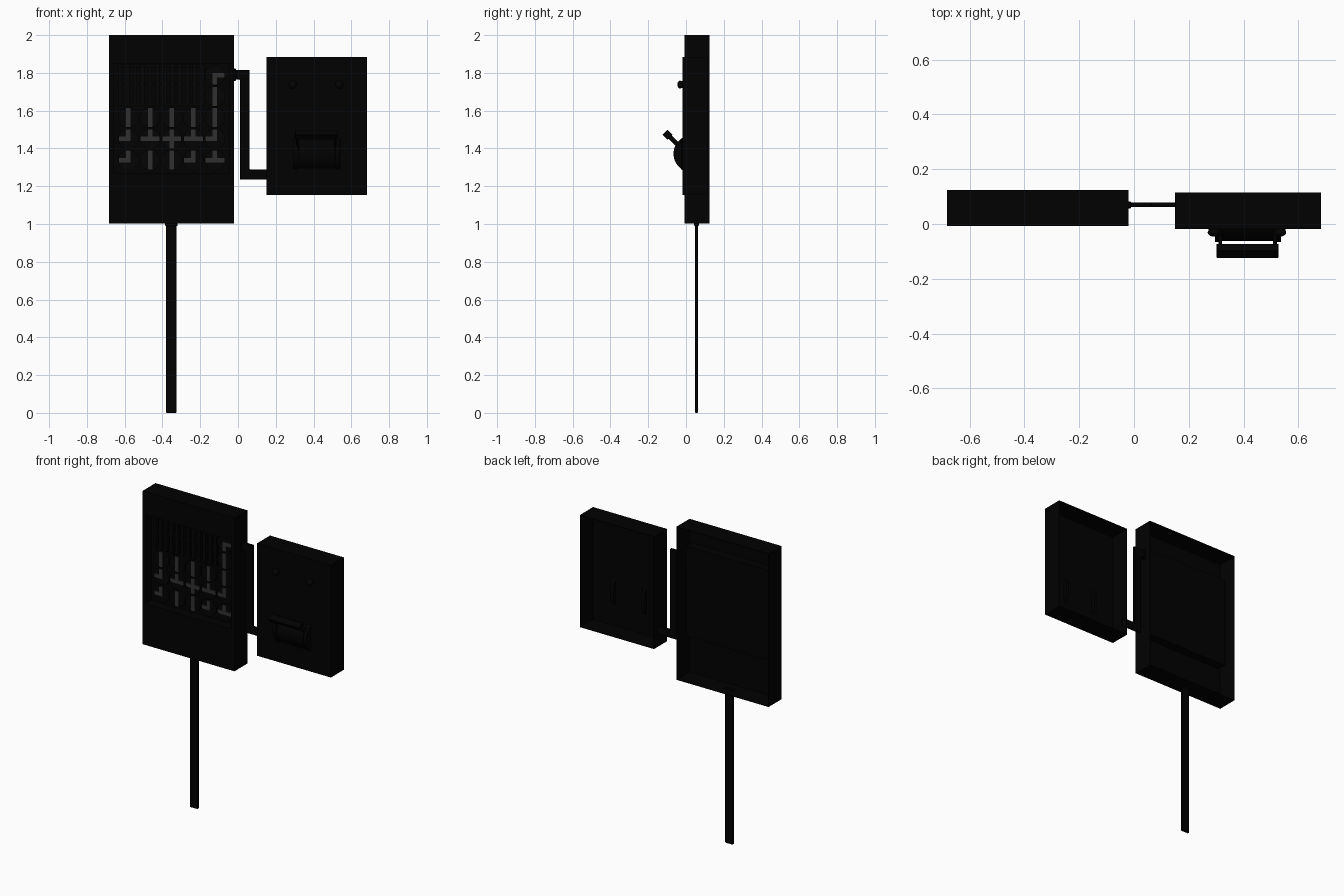
import bpy, bmesh, math
from mathutils import Matrix, Vector

if "Cube" in bpy.data.objects:
    bpy.data.objects.remove(bpy.data.objects["Cube"])


def material(name, v):
    m = bpy.data.materials.new(name)
    m.diffuse_color = (v, v, v, 1)
    m.use_nodes = True
    m.node_tree.nodes["Principled BSDF"].inputs["Base Color"].default_value = m.diffuse_color
    return m


BLACK = material("black_metal", 0.0003)
DARK = material("dark_metal", 0.001)
GREY = material("grey_track", 0.03)


def finish(name, bm, mat, bevel=0, smooth=False):
    bmesh.ops.recalc_face_normals(bm, faces=bm.faces)
    me = bpy.data.meshes.new(name)
    bm.to_mesh(me)
    bm.free()
    ob = bpy.data.objects.new(name, me)
    bpy.context.collection.objects.link(ob)
    me.materials.append(mat)
    if bevel:
        b = ob.modifiers.new("bevel", 'BEVEL')
        b.width, b.segments = bevel, 1
    if smooth:
        bpy.ops.object.select_all(action='DESELECT')
        ob.select_set(True)
        bpy.context.view_layer.objects.active = ob
        bpy.ops.object.shade_smooth_by_angle(angle=math.radians(35))
    return ob


def add_box(bm, x, y, z):
    c = Vector([(a + b) / 2 for a, b in (x, y, z)])
    s = [b - a for a, b in (x, y, z)]
    bmesh.ops.create_cube(bm, size=1, matrix=Matrix.Translation(c) @ Matrix.Diagonal((*s, 1)))


def box(name, x, y, z, mat=BLACK, bevel=0):
    bm = bmesh.new()
    add_box(bm, x, y, z)
    return finish(name, bm, mat, bevel)


def prism(name, pts, axis, a, b, mat=BLACK, bevel=0, smooth=False):
    """Extrude a profile: axis 'x' takes (y, z) points, axis 'y' takes (x, z)."""
    bm = bmesh.new()
    put = (lambda p, t: (t, *p)) if axis == 'x' else (lambda p, t: (p[0], t, p[1]))
    near = [bm.verts.new(put(p, a)) for p in pts]
    far = [bm.verts.new(put(p, b)) for p in pts]
    bm.faces.new(near)
    bm.faces.new(far[::-1])
    for i in range(len(pts)):
        bm.faces.new((near[i - 1], near[i], far[i], far[i - 1]))
    return finish(name, bm, mat, bevel, smooth)


def open_case(name, x, y, z, recess=None):
    """Open-backed case, optionally with a sunken panel in the front."""
    bm = bmesh.new()
    add_box(bm, x, y, z)
    back = max(bm.faces, key=lambda f: f.calc_center_median().y)
    bmesh.ops.delete(bm, geom=[back], context='FACES_ONLY')
    if recess:
        (rx0, rx1), (rz0, rz1), depth = recess
        front = min(bm.faces, key=lambda f: f.calc_center_median().y)
        mid = front.calc_center_median()
        for dy in (0, depth):
            bmesh.ops.inset_individual(bm, faces=[front], thickness=0.01)
            for v in front.verts:
                v.co = (rx0 if v.co.x < mid.x else rx1, y[0] + dy,
                        rz0 if v.co.z < mid.z else rz1)
    ob = finish(name, bm, BLACK)
    s = ob.modifiers.new("wall", 'SOLIDIFY')
    s.thickness, s.offset = 0.005, -1
    return ob


# Cases
open_case("board_case", (-0.682, -0.02), (-0.008, 0.125), (1.002, 2.0),
          ((-0.66, -0.045), (1.27, 1.85), 0.062))
open_case("switch_case", (0.15, 0.682), (-0.018, 0.115), (1.153, 1.885))

# Puzzle discs and their grey tracks, keyed by (column, row)
tracks = {(0, 0): "LU", (1, 0): "UD", (2, 0): "UD", (3, 0): "LU", (4, 0): "LRU",
          (0, 1): "LU", (1, 1): "LRU", (2, 1): "LRUD", (3, 1): "LRU", (4, 1): "LU",
          (4, 3): "UD", (4, 4): "RD"}
tracks.update({(c, 2): "UD" for c in range(5)})
arm = {"L": (-1, 0), "R": (1, 0), "U": (0, 1), "D": (0, -1)}
discs, bars = bmesh.new(), bmesh.new()
for (c, r), dirs in tracks.items():
    cx, cz = -0.58 + 0.1145 * c, 1.338 + 0.1125 * r
    bmesh.ops.create_cone(discs, cap_ends=True, segments=24, radius1=0.054, radius2=0.054, depth=0.016,
                          matrix=Matrix.Translation((cx, 0.047, cz)) @ Matrix.Rotation(math.pi / 2, 4, 'X'))
    for d in dirs:
        ax, az = arm[d]
        w, n = 0.012, 0.05
        add_box(bars, (cx + (-n if ax < 0 else -w), cx + (n if ax > 0 else w)), (0.034, 0.042),
                (cz + (-n if az < 0 else -w), cz + (n if az > 0 else w)))
finish("track_discs", discs, DARK)
finish("track_bars", bars, GREY)

# Slatted cover over the upper left cells
grille = bmesh.new()
for i in range(12):
    x = -0.635 + i * 0.0395
    add_box(grille, (x, x + 0.022), (0.034, 0.055), (1.625, 1.845))
for z in (1.625, 1.735, 1.835):
    add_box(grille, (-0.64, -0.175), (0.04, 0.055), (z, z + 0.012))
finish("slatted_cover", grille, DARK)

# Supply conduit from the floor, stopping just inside the case
box("floor_conduit", (-0.381, -0.325), (0.048, 0.064), (0, 1.012), bevel=0.003)
box("floor_conduit_collar", (-0.387, -0.319), (0.043, 0.069), (0.99, 1.012), bevel=0.003)

# Stepped conduit joining both cases
prism("link_conduit", [(-0.025, 1.765), (0.01, 1.765), (0.01, 1.235), (0.155, 1.235),
                       (0.155, 1.288), (0.062, 1.288), (0.062, 1.816), (-0.025, 1.816)],
      'y', 0.062, 0.078, bevel=0.003)
box("link_conduit_collar", (-0.025, -0.011), (0.057, 0.083), (1.758, 1.823), bevel=0.003)

# Curved switch drum with a cheek plate at each end
CY, CZ, R = 0.033, 1.372, 0.099
half = math.acos(0.049 / R)


def arc(radius, n=24):
    return [(CY - radius * math.cos(t), CZ + radius * math.sin(t))
            for t in (-half + 2 * half * i / n for i in range(n + 1))]


box("switch_base", (0.29, 0.54), (-0.023, -0.016), (1.285, 1.455), bevel=0.002)
prism("switch_drum", arc(0.095), 'x', 0.322, 0.51, smooth=True)
for i, x in enumerate((0.295, 0.517)):
    prism(f"drum_cheek_{i}", arc(R) + [(0.008, CZ + 0.05), (0.008, CZ - 0.05)],
          'x', x, x + 0.02, smooth=True)

# Lever arms and handle, tilted 45 degrees
lever = bmesh.new()
add_box(lever, (-0.113, 0.113), (-0.019, 0.019), (-0.019, 0.019))
for s in (-1, 1):
    x = s * 0.1
    add_box(lever, (x - 0.007, x + 0.007), (0, 0.1), (-0.012, 0.012))
lever.transform(Matrix.Translation((0.415, -0.098, 1.473)) @ Matrix.Rotation(math.radians(-45), 4, 'X'))
finish("switch_lever", lever, BLACK, 0.002)

# Indicator lamps
for i, x in enumerate((0.29, 0.535)):
    bm = bmesh.new()
    m = Matrix.Translation((x, -0.026, 1.738)) @ Matrix.Rotation(math.pi / 2, 4, 'X')
    bmesh.ops.create_cone(bm, cap_ends=True, segments=16, radius1=0.018, radius2=0.018, depth=0.02, matrix=m)
    bmesh.ops.create_uvsphere(bm, u_segments=16, v_segments=8, radius=0.021,
                              matrix=Matrix.Translation((x, -0.031, 1.738)) @ Matrix.Diagonal((1, 0.7, 1, 1)))
    finish(f"indicator_lamp_{i}", bm, DARK, smooth=True)
